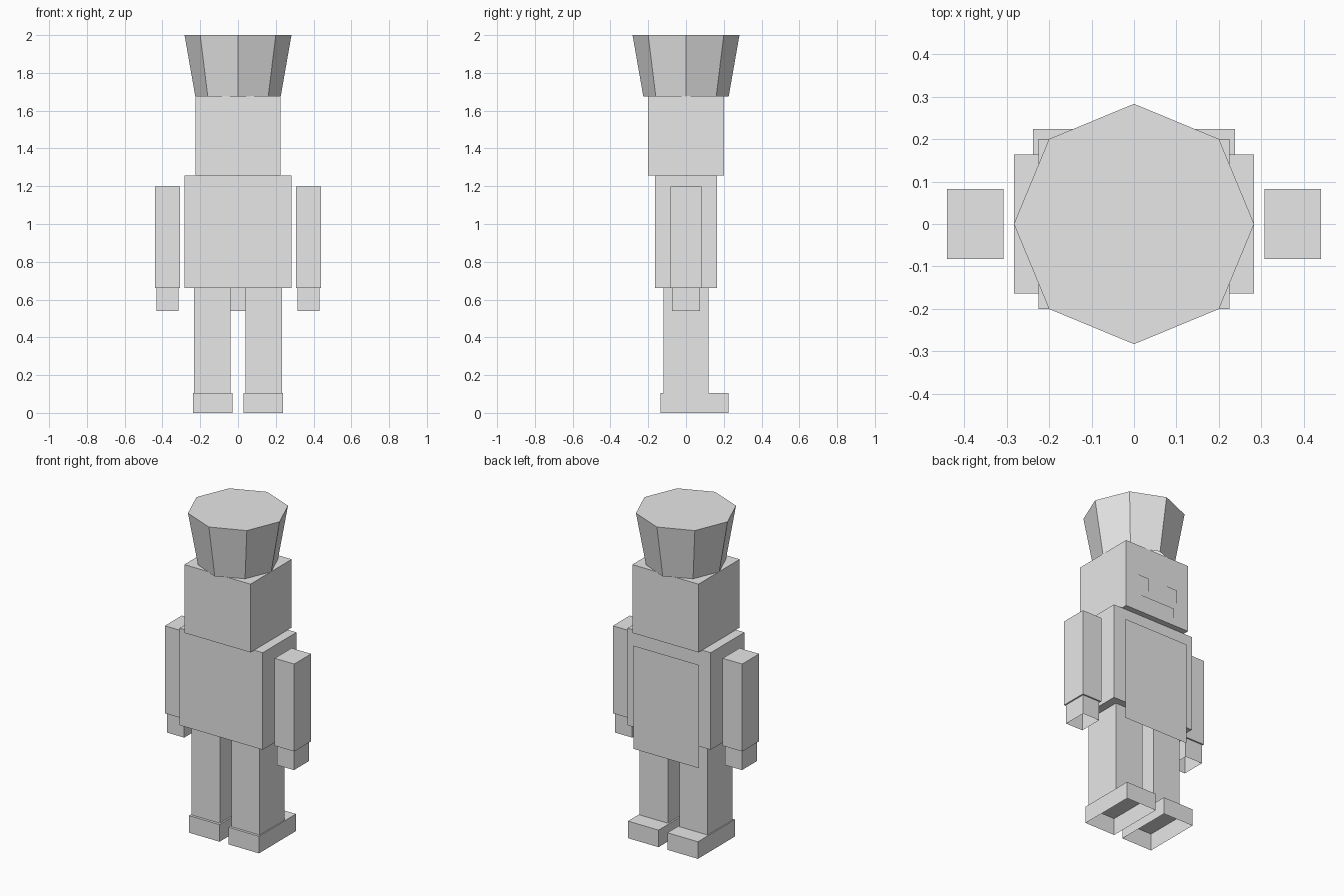
import bpy, bmesh, math

if "Cube" in bpy.data.objects:
    bpy.data.objects.remove(bpy.data.objects["Cube"])

grey = bpy.data.materials.new("plain grey")
grey.diffuse_color = (0.8, 0.8, 0.8, 1)
grey.use_nodes = True
grey.node_tree.nodes["Principled BSDF"].inputs["Base Color"].default_value = grey.diffuse_color


def finish(name, bm):
    mesh = bpy.data.meshes.new(name)
    bm.to_mesh(mesh)
    bm.free()
    mesh.materials.append(grey)
    obj = bpy.data.objects.new(name, mesh)
    bpy.context.collection.objects.link(obj)
    return obj


def remove_bottom(bm):
    bm.normal_update()
    down = [f for f in bm.faces if f.normal.z < -0.9]
    bmesh.ops.delete(bm, geom=down, context='FACES')


def box(name, x, y, z, open_bottom=False):
    """Box from (low, high) ranges on each axis."""
    bm = bmesh.new()
    bmesh.ops.create_cube(bm, size=1)
    for v in bm.verts:
        v.co = [r[0] if c < 0 else r[1] for c, r in zip(v.co, (x, y, z))]
    if open_bottom:
        remove_bottom(bm)
    return finish(name, bm)


def pair(name, x, y, z, open_bottom=False):
    """Same box on both sides of the body."""
    box("right_" + name, x, y, z, open_bottom)
    box("left_" + name, (-x[1], -x[0]), y, z, open_bottom)


def plate(name, x, y, z):
    """Single flat sheet facing +y."""
    bm = bmesh.new()
    corners = [(x[0], z[0]), (x[0], z[1]), (x[1], z[1]), (x[1], z[0])]
    bm.faces.new([bm.verts.new((a, y, b)) for a, b in corners])
    return finish(name, bm)


# Body
box("torso", (-0.283, 0.283), (-0.164, 0.164), (0.66, 1.257))
box("head", (-0.225, 0.225), (-0.2, 0.2), (1.257, 1.677))

# Limbs; hands and feet are hollow underneath
pair("arm", (0.307, 0.44), (-0.082, 0.082), (0.66, 1.198))
pair("hand", (0.315, 0.432), (-0.073, 0.073), (0.54, 0.66), True)
pair("leg", (0.04, 0.232), (-0.12, 0.12), (0.105, 0.66))
pair("foot", (0.03, 0.238), (-0.136, 0.224), (0, 0.105), True)

# Hanging apron and face plates
plate("apron", (-0.223, 0.223), 0.19, (0.54, 1.175))
plate("right_eye", (0.066, 0.141), 0.206, (1.40, 1.485))
plate("left_eye", (-0.141, -0.066), 0.206, (1.40, 1.485))
plate("mouth", (-0.118, 0.118), 0.206, (1.30, 1.36))

# Flared eight-sided hat
bm = bmesh.new()
rings = [[bm.verts.new((r * math.cos(i * math.pi / 4), r * math.sin(i * math.pi / 4), z))
          for i in range(8)] for r, z in ((0.226, 1.675), (0.283, 2.0))]
for i in range(8):
    j = (i + 1) % 8
    bm.faces.new((rings[0][i], rings[0][j], rings[1][j], rings[1][i]))
bm.faces.new(rings[1])
finish("hat", bm)
